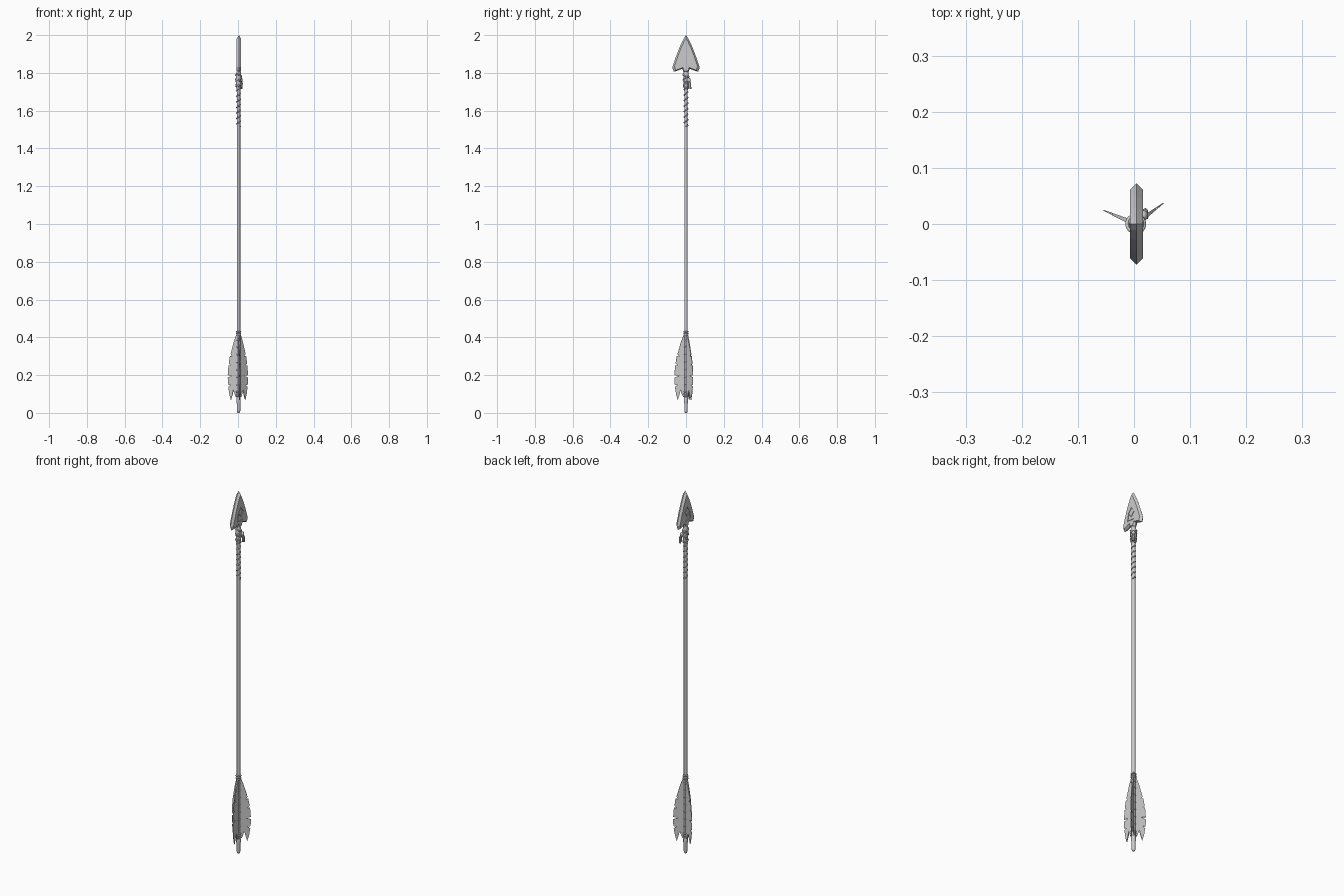
import bpy, bmesh, math
from mathutils import Matrix, Vector

if "Cube" in bpy.data.objects:
    bpy.data.objects.remove(bpy.data.objects["Cube"])

AX = 0.003  # shaft axis offset in x


def finish(name, bm, smooth=False):
    bmesh.ops.recalc_face_normals(bm, faces=bm.faces[:])
    me = bpy.data.meshes.new(name)
    bm.to_mesh(me)
    bm.free()
    ob = bpy.data.objects.new(name, me)
    bpy.context.collection.objects.link(ob)
    if smooth:
        bpy.ops.object.select_all(action='DESELECT')
        ob.select_set(True)
        bpy.context.view_layer.objects.active = ob
        bpy.ops.object.shade_smooth_by_angle(angle=math.radians(40))
    return ob


def lathe(name, prof, n=14):
    bm = bmesh.new()
    rings = [[bm.verts.new((AX + r * math.cos(2 * math.pi * i / n),
                            r * math.sin(2 * math.pi * i / n), z))
              for i in range(n)] for r, z in prof]
    for a, b in zip(rings, rings[1:]):
        for i in range(n):
            j = (i + 1) % n
            bm.faces.new((a[i], a[j], b[j], b[i]))
    bm.faces.new(rings[0])
    bm.faces.new(rings[-1])
    return finish(name, bm, True)


def cord(name, pts, r, closed=False):
    cu = bpy.data.curves.new(name, 'CURVE')
    cu.dimensions = '3D'
    cu.bevel_depth = r
    cu.bevel_resolution = 1
    cu.use_fill_caps = True
    sp = cu.splines.new('POLY')
    sp.points.add(len(pts) - 1)
    for p, c in zip(sp.points, pts):
        p.co = (*c, 1)
    sp.use_cyclic_u = closed
    sp.use_smooth = True
    ob = bpy.data.objects.new(name, cu)
    bpy.context.collection.objects.link(ob)
    return ob


def loop(name, r, z, thick, tilt=0.0, n=16):
    pts = []
    for i in range(n):
        a = 2 * math.pi * i / n
        pts.append((AX + r * math.cos(a), r * math.sin(a), z + tilt * r * math.sin(a + 0.6)))
    return cord(name, pts, thick, True)


# shaft and nock
lathe("shaft", [(0.009, 0.05), (0.009, 1.83)])
lathe("nock", [(0.004, 0), (0.008, 0.004), (0.0095, 0.014), (0.0095, 0.05),
               (0.0115, 0.06), (0.0115, 0.08), (0.009, 0.09)])

# arrowhead: bevelled flat plate
half = [(0.012, 1.982), (0.03, 1.945), (0.05, 1.895), (0.066, 1.85), (0.073, 1.828),
        (0.064, 1.806), (0.045, 1.812), (0.02, 1.822), (0.012, 1.80)]
outline = [(0, 2.0)] + half + [(-y, z) for y, z in reversed(half)]
HX, HT, CZ = 0.0045, 0.0115, 1.87
bm = bmesh.new()
mid = [bm.verts.new((HX, y, z)) for y, z in outline]
for s in (-1, 1):
    inner = [bm.verts.new((HX + s * HT, y * 0.84, CZ + (z - CZ) * 0.86)) for y, z in outline]
    bm.faces.new(inner)
    for i in range(len(mid)):
        j = (i + 1) % len(mid)
        bm.faces.new((mid[i], mid[j], inner[j], inner[i]))
head = finish("arrowhead", bm)

# shallow diamond and zigzag grooves on both faces
bm = bmesh.new()
path = [(-0.02, 1.885), (0, 1.91), (0.02, 1.885), (0, 1.86), (-0.02, 1.885),
        (-0.028, 1.845), (0.014, 1.84)]
for s in (-1, 1):
    for (y0, z0), (y1, z1) in zip(path, path[1:]):
        d = Vector((0, y1 - y0, z1 - z0))
        m = (Matrix.Translation((HX + s * HT, (y0 + y1) / 2, (z0 + z1) / 2))
             @ Matrix.Rotation(math.atan2(d.z, d.y), 4, 'X')
             @ Matrix.Diagonal((0.006, d.length + 0.004, 0.004, 1)))
        bmesh.ops.create_cube(bm, size=1, matrix=m)
cutter = finish("groove_cutter", bm)
cutter.hide_render = True
cutter.hide_viewport = True
mod = head.modifiers.new("grooves", 'BOOLEAN')
mod.operation = 'DIFFERENCE'
mod.solver = 'EXACT'
mod.use_self = True
mod.object = cutter

# head binding with hanging knot
lathe("head_binding", [(0.0095, 1.71), (0.0125, 1.72), (0.014, 1.76), (0.015, 1.785), (0.011, 1.808)])
for k in range(5):
    loop("binding_cord", 0.0125 + 0.0006 * k, 1.725 + 0.015 * k, 0.004, 0.7 if k % 2 else -0.5)
bm = bmesh.new()
bmesh.ops.create_uvsphere(bm, u_segments=12, v_segments=8, radius=1,
                          matrix=Matrix.Translation((0.016, 0.015, 1.762)) @ Matrix.Diagonal((0.009, 0.01, 0.012, 1)))
finish("knot", bm, True)
cord("knot_tail_1", [(0.016, 0.016, 1.762), (0.021, 0.022, 1.745), (0.02, 0.024, 1.715)], 0.0045)
cord("knot_tail_2", [(0.016, 0.014, 1.762), (0.022, 0.012, 1.745), (0.019, 0.013, 1.72)], 0.004)

# spiral cord below the head
N, TURNS = 112, 7
cord("spiral_wrap", [(AX + 0.0095 * math.cos(2 * math.pi * TURNS * i / N),
                      0.0095 * math.sin(2 * math.pi * TURNS * i / N),
                      1.515 + 0.205 * i / N) for i in range(N + 1)], 0.0035)

# three feather vanes with split edges
vane = [(0.004, 0.415), (0.014, 0.408), (0.027, 0.375), (0.037, 0.34), (0.045, 0.312),
        (0.036, 0.298), (0.049, 0.302), (0.056, 0.262), (0.044, 0.25), (0.058, 0.252),
        (0.062, 0.2), (0.034, 0.196), (0.062, 0.188), (0.061, 0.15), (0.045, 0.147),
        (0.059, 0.138), (0.053, 0.1), (0.044, 0.068), (0.034, 0.1), (0.029, 0.122),
        (0.022, 0.1), (0.015, 0.084), (0.004, 0.1)]
for k, deg in enumerate((37, 157, 277)):
    bm = bmesh.new()
    sides = [[bm.verts.new((r, s * (0.0042 * (1 - r / 0.066) + 0.0006), z)) for r, z in vane]
             for s in (-1, 1)]
    for side in sides:
        bm.faces.new(side)
    for i in range(len(vane)):
        j = (i + 1) % len(vane)
        bm.faces.new((sides[0][i], sides[0][j], sides[1][j], sides[1][i]))
    bm.transform(Matrix.Translation((AX, 0, 0)) @ Matrix.Rotation(math.radians(deg), 4, 'Z'))
    finish("feather_vane_%d" % (k + 1), bm)

# thread rings over the feathers
for z in (0.412, 0.42, 0.43):
    loop("top_thread", 0.0105, z, 0.004)
for z in (0.385, 0.35, 0.31, 0.27, 0.23, 0.19, 0.15):
    loop("vane_thread", 0.0095, z, 0.0025, 0.3)
for z in (0.088, 0.1, 0.112):
    loop("lower_thread", 0.0105, z, 0.0035)
